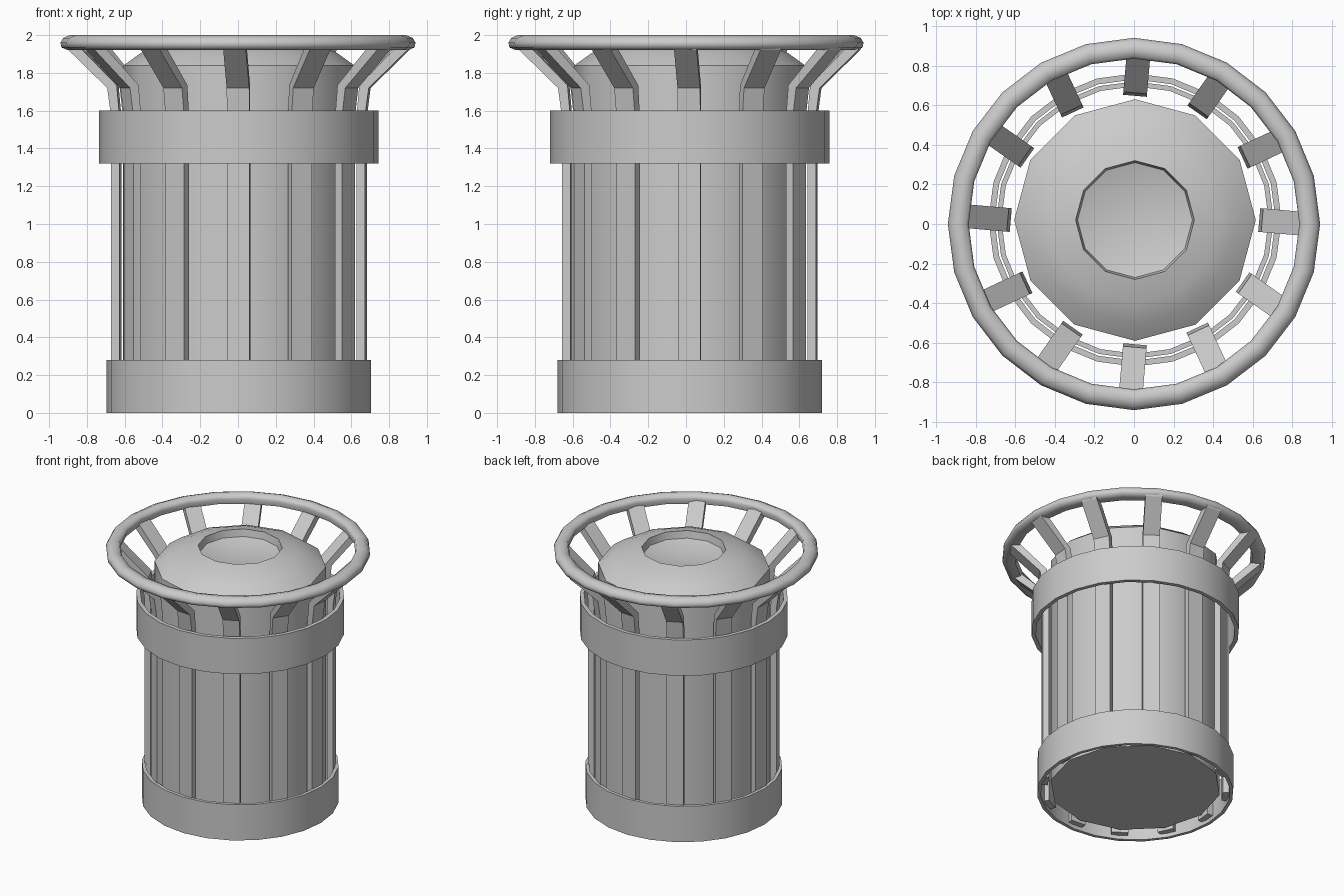
import bpy, bmesh, math
from mathutils import Matrix, Vector

cube = bpy.data.objects.get("Cube")
if cube:
    bpy.data.objects.remove(cube, do_unlink=True)

grey = bpy.data.materials.new("grey_metal")
grey.use_nodes = True
colour = (0.6, 0.6, 0.6, 1)
grey.diffuse_color = colour
grey.node_tree.nodes["Principled BSDF"].inputs["Base Color"].default_value = colour

CENTRE = (0.005, 0.02, 0)


def finish(bm, name, location, smooth_angle=None):
    bmesh.ops.remove_doubles(bm, verts=bm.verts, dist=0.0001)
    bmesh.ops.recalc_face_normals(bm, faces=bm.faces)
    mesh = bpy.data.meshes.new(name)
    bm.to_mesh(mesh)
    bm.free()
    mesh.materials.append(grey)
    obj = bpy.data.objects.new(name, mesh)
    obj.location = location
    bpy.context.collection.objects.link(obj)
    if smooth_angle:
        bpy.ops.object.select_all(action="DESELECT")
        obj.select_set(True)
        bpy.context.view_layer.objects.active = obj
        bpy.ops.object.shade_smooth_by_angle(angle=math.radians(smooth_angle))
    return obj


def lathe(name, profile, sides, location, closed=True, smooth_angle=42):
    """Turn a radius/height profile around the vertical axis."""
    bm = bmesh.new()
    verts = [bm.verts.new((r, 0, z)) for r, z in profile]
    pairs = list(zip(verts, verts[1:]))
    if closed:
        pairs.append((verts[-1], verts[0]))
    edges = [bm.edges.new(p) for p in pairs]
    bmesh.ops.spin(bm, geom=verts + edges, axis=(0, 0, 1), cent=(0, 0, 0),
                   angle=math.tau, steps=sides, use_duplicate=False)
    return finish(bm, name, location, smooth_angle)


def band(name, radius, thickness, low, high):
    inner = radius - thickness
    lathe(name, [(inner, low), (radius, low), (radius, high), (inner, high)], 24, CENTRE)


# Inner drum with domed lid and dished recess
lathe("drum", [(0, 0.04), (0.61, 0.04), (0.61, 1.84), (0.52, 1.905), (0.42, 1.945),
               (0.3, 1.975), (0.29, 1.92), (0.2, 1.895), (0, 1.88)],
      12, CENTRE, closed=False)

# Hoops that hold the slats
band("base_band", 0.70, 0.025, 0, 0.28)
band("upper_band", 0.74, 0.03, 1.32, 1.60)

# Flared top rim
lathe("top_rim", [(0.835, 1.965), (0.845, 1.99), (0.89, 2.0), (0.925, 1.985),
                  (0.94, 1.96), (0.935, 1.935), (0.90, 1.92), (0.845, 1.925)],
      24, (0, 0, 0), smooth_angle=60)

# Slats: upright bars that bend outwards to meet the rim
SLATS = 12
WIDTH = 0.12
THICKNESS = 0.045
OFFSET = 0.055
outer = [(0.67, 0.03), (0.67, 1.57), (0.69, 1.72), (0.895, 1.92), (0.91, 1.95)]
inner = [(0.625, 0.03), (0.625, 1.57), (0.64, 1.735), (0.845, 1.945), (0.86, 1.965)]
for i in range(SLATS):
    bm = bmesh.new()
    face = bm.faces.new([bm.verts.new((r, OFFSET - WIDTH / 2, z))
                         for r, z in outer + inner[::-1]])
    moved = bmesh.ops.extrude_face_region(bm, geom=[face])["geom"]
    bmesh.ops.translate(bm, vec=Vector((0, WIDTH, 0)),
                        verts=[v for v in moved if isinstance(v, bmesh.types.BMVert)])
    turn = math.tau * i / SLATS - math.radians(5)
    bmesh.ops.rotate(bm, verts=bm.verts, cent=(0, 0, 0), matrix=Matrix.Rotation(turn, 3, "Z"))
    finish(bm, f"slat_{i + 1}", CENTRE)
